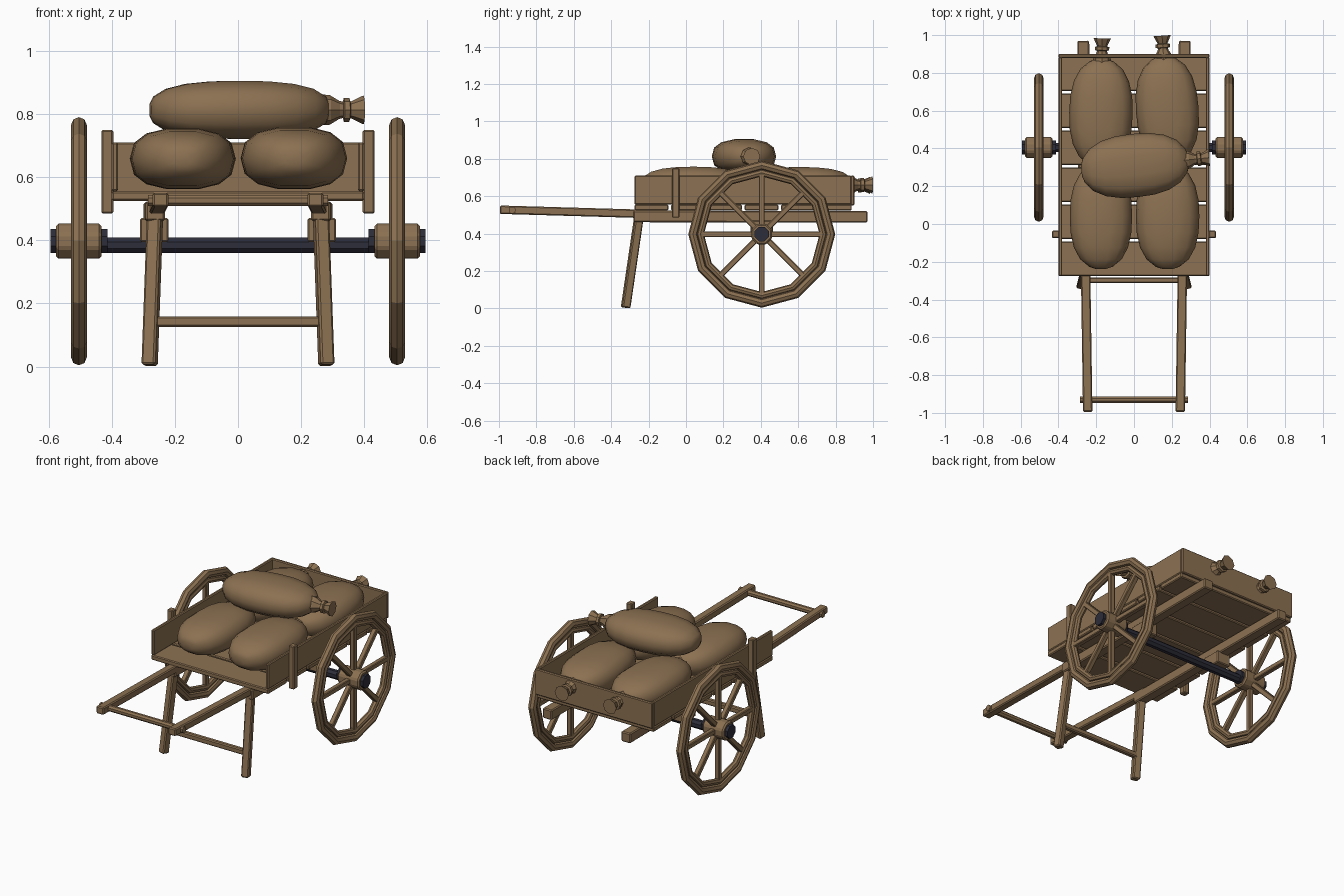
import bpy, bmesh, math
from mathutils import Vector, Matrix

if "Cube" in bpy.data.objects:
    bpy.data.objects.remove(bpy.data.objects["Cube"])


def material(name, rgb):
    m = bpy.data.materials.new(name)
    m.diffuse_color = (*rgb, 1)
    m.use_nodes = True
    m.node_tree.nodes["Principled BSDF"].inputs["Base Color"].default_value = m.diffuse_color
    return m


BROWN = material("warm brown", (0.262, 0.165, 0.084))
DARK = material("dark iron", (0.026, 0.026, 0.042))


def finish(ob, name, mat, bevel=0.0):
    ob.name = name
    ob.data.materials.clear()
    ob.data.materials.append(mat)
    if bevel:
        b = ob.modifiers.new("bevel", 'BEVEL')
        b.width, b.segments = bevel, 1
    return ob


def box(name, lo, hi, mat=BROWN, bevel=0.005):
    """Box from its two opposite corners."""
    lo, hi = Vector(lo), Vector(hi)
    bpy.ops.mesh.primitive_cube_add(size=1)
    ob = bpy.context.object
    ob.data.transform(Matrix.Translation((lo + hi) / 2) @ Matrix.Diagonal((*(hi - lo), 1)))
    return finish(ob, name, mat, bevel)


def beam(name, p, q, w, h, bevel=0.006):
    """Square bar between two points."""
    p, q = Vector(p), Vector(q)
    d = q - p
    bpy.ops.mesh.primitive_cube_add(size=1)
    ob = bpy.context.object
    rot = d.to_track_quat('Y', 'Z').to_matrix().to_4x4()
    ob.data.transform(Matrix.Translation((p + q) / 2) @ rot @ Matrix.Diagonal((w, d.length, h, 1)))
    return finish(ob, name, BROWN, bevel)


def rod(name, x0, x1, y, z, r, mat, sides=8, bevel=0.0):
    """Cylinder along x."""
    bpy.ops.mesh.primitive_cylinder_add(vertices=sides, radius=r, depth=abs(x1 - x0),
                                        location=((x0 + x1) / 2, y, z),
                                        rotation=(0, math.pi / 2, 0))
    ob = bpy.context.object
    ob.data.transform(Matrix.Rotation(math.pi / sides, 4, 'Z'))
    return finish(ob, name, mat, bevel)


def loft(name, rings):
    """Skin a list of closed rings and cap both ends."""
    bm = bmesh.new()
    rows = [[bm.verts.new(p) for p in r] for r in rings]
    n = len(rows[0])
    for a, b in zip(rows, rows[1:]):
        for i in range(n):
            j = (i + 1) % n
            bm.faces.new((a[i], a[j], b[j], b[i]))
    bm.faces.new(rows[0])
    bm.faces.new(rows[-1])
    bmesh.ops.recalc_face_normals(bm, faces=bm.faces)
    me = bpy.data.meshes.new(name)
    bm.to_mesh(me)
    bm.free()
    ob = bpy.data.objects.new(name, me)
    bpy.context.collection.objects.link(ob)
    return finish(ob, name, BROWN)


def spow(v, e):
    return math.copysign(abs(v) ** e, v)


def sack(name, loc, half, angle):
    """Plump sack lying along local +y, with a tied neck at that end."""
    hw, hl, hh = half
    rings = []
    for k in range(11):
        s = max(-0.992, min(0.992, math.sin(math.pi * (k / 10 - 0.5))))
        f = (1 - abs(s) ** 2.5) ** (1 / 2.2)
        rings.append([(hw * f * spow(math.cos(a), 0.8), hl * s,
                       hh * f ** 0.8 * spow(math.sin(a), 0.8))
                      for a in (math.tau * i / 14 for i in range(14))])
    body = loft(name, rings)
    neck_profile = [(-0.04, 0.05), (0, 0.047), (0.03, 0.029), (0.042, 0.026), (0.045, 0.038),
                    (0.062, 0.038), (0.066, 0.026), (0.108, 0.046)]
    neck = loft(name + "_neck", [[(r * math.cos(a), hl + y, r * math.sin(a))
                                  for a in (math.tau * i / 8 for i in range(8))]
                                 for y, r in neck_profile])
    for ob in (body, neck):
        ob.location = loc
        ob.rotation_euler.z = angle
    bpy.ops.object.select_all(action='DESELECT')
    body.select_set(True)
    bpy.context.view_layer.objects.active = body
    bpy.ops.object.shade_smooth_by_angle(angle=math.radians(50))


# Bed: six cross planks, side boards, tail board (front is open)
pitch = 1.175 / 6
for i in range(6):
    y = -0.275 + i * pitch
    box("floor_plank", (-0.40, y, 0.525), (0.40, y + pitch - 0.014, 0.555))
box("tail_board", (-0.40, 0.88, 0.55), (0.40, 0.90, 0.71))

WY, WZ = 0.405, 0.397
for s in (-1, 1):
    box("side_board", (min(s * 0.38, s * 0.40), -0.275, 0.555),
        (max(s * 0.38, s * 0.40), 0.885, 0.71))
    box("side_stake", (min(s * 0.395, s * 0.433), -0.075, 0.485),
        (max(s * 0.395, s * 0.433), -0.035, 0.75))
    # Chassis rails, pulling shafts and prop legs
    beam("rail", (s * 0.262, -0.28, 0.492), (s * 0.268, 0.97, 0.49), 0.062, 0.062)
    beam("shaft", (s * 0.245, -0.995, 0.528), (s * 0.257, -0.2, 0.505), 0.05, 0.045)
    beam("prop_leg", (s * 0.28, -0.323, 0.004), (s * 0.262, -0.25, 0.50), 0.045, 0.045)
    box("axle_block", (s * 0.265 - 0.045, WY - 0.06, 0.395), (s * 0.265 + 0.045, WY + 0.06, 0.47))

    # Wheels: tyre, inner rim, spokes, hub and iron bands
    x = s * 0.504
    for part, R, r in (("wheel_tyre", 0.368, 0.025), ("wheel_inner_rim", 0.328, 0.019)):
        bpy.ops.mesh.primitive_torus_add(major_segments=12, minor_segments=8, major_radius=R,
                                         minor_radius=r, location=(x, WY, WZ),
                                         rotation=(0, math.pi / 2, 0))
        finish(bpy.context.object, part, BROWN)
        bpy.ops.object.shade_smooth_by_angle(angle=math.radians(25))
    for k in range(8):
        a = math.tau * k / 8
        c, d = math.cos(a), math.sin(a)
        beam("wheel_spoke", (x, WY + 0.04 * c, WZ + 0.04 * d),
             (x, WY + 0.325 * c, WZ + 0.325 * d), 0.03, 0.03, 0.004)
    rod("wheel_hub", x - 0.072, x + 0.072, WY, WZ, 0.06, BROWN, 8, 0.008)
    rod("hub_band", x - 0.09, x + 0.09, WY, WZ, 0.041, DARK, 8)

# Axle and cross bars
rod("axle", -0.45, 0.45, WY, 0.384, 0.027, DARK)
rod("handle_bar", -0.285, 0.285, -0.93, 0.526, 0.019, BROWN)
beam("leg_brace", (-0.265, -0.298, 0.142), (0.265, -0.298, 0.142), 0.03, 0.034)

# Load of sacks
sack("front_left_sack", (-0.175, 0.04, 0.658), (0.165, 0.28, 0.098), 0)
sack("front_right_sack", (0.178, 0.04, 0.66), (0.168, 0.28, 0.1), 0)
sack("rear_left_sack", (-0.175, 0.588, 0.658), (0.168, 0.287, 0.098), math.radians(-1))
sack("rear_right_sack", (0.176, 0.605, 0.66), (0.166, 0.285, 0.098), math.radians(4))
sack("top_sack", (0.005, 0.31, 0.813), (0.168, 0.287, 0.094), math.radians(-84))
